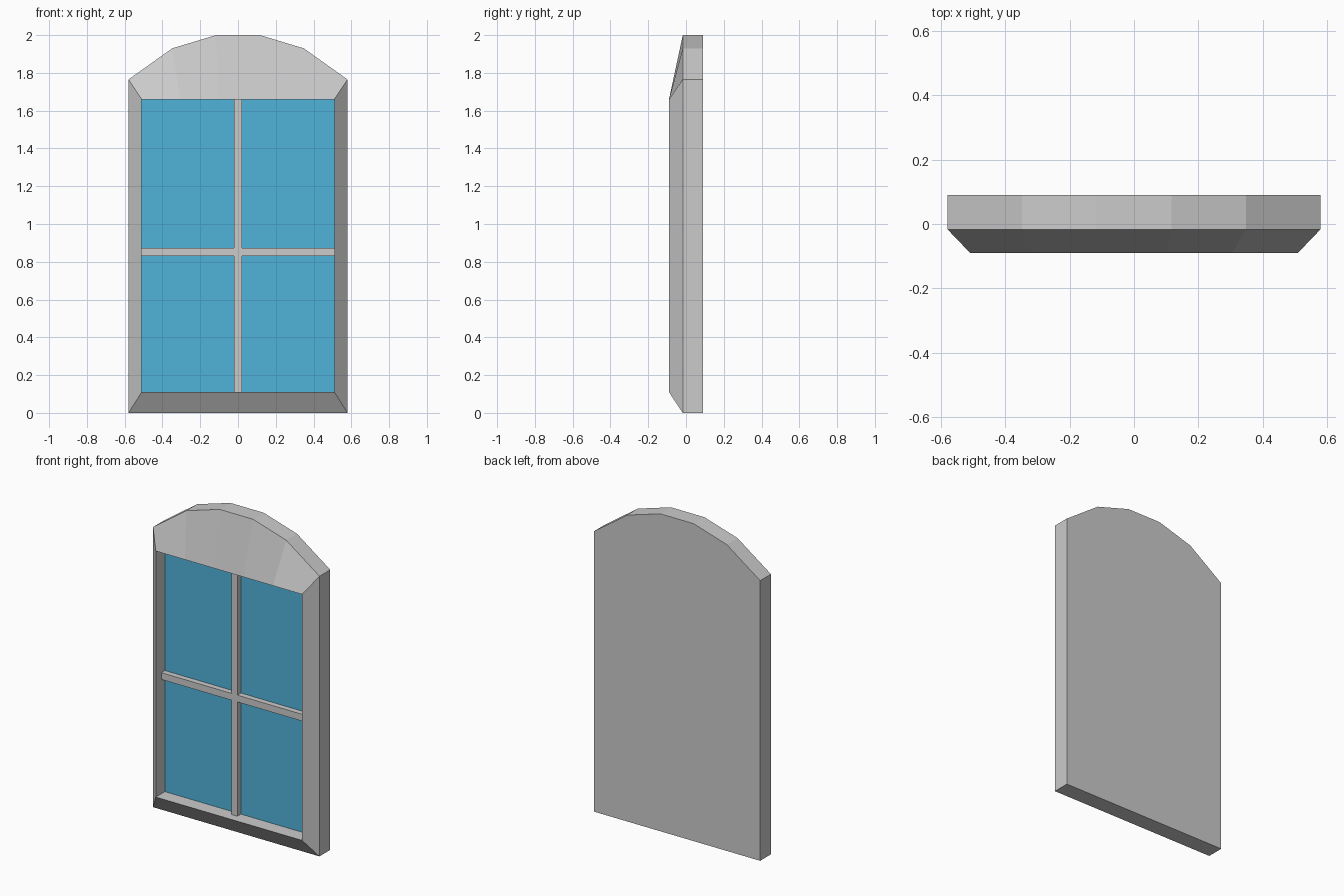
import bpy, bmesh

if "Cube" in bpy.data.objects:
    bpy.data.objects.remove(bpy.data.objects["Cube"])

BACK, RIM, FRONT, GLASS, BAR = 0.09, -0.017, -0.09, 0.0, -0.035
IN_X, IN_LOW, IN_TOP = 0.51, 0.11, 1.66


def make_object(name, bm):
    bmesh.ops.recalc_face_normals(bm, faces=bm.faces)
    mesh = bpy.data.meshes.new(name)
    bm.to_mesh(mesh)
    bm.free()
    ob = bpy.data.objects.new(name, mesh)
    bpy.context.collection.objects.link(ob)
    return ob


def box(name, x0, x1, y0, y1, z0, z1):
    bm = bmesh.new()
    bmesh.ops.create_cube(bm, size=1)
    for v in bm.verts:
        v.co = ((x0 + x1) / 2 + v.co.x * (x1 - x0),
                (y0 + y1) / 2 + v.co.y * (y1 - y0),
                (z0 + z1) / 2 + v.co.z * (z1 - z0))
    return make_object(name, bm)


# Arched outline, and the rectangular opening with matching points
half = [(0.58, 0.0), (0.58, 1.765), (0.348, 1.93), (0.116, 2.0)]
outer = half + [(-x, z) for x, z in reversed(half)]
inner = [(x * IN_X / 0.58, IN_LOW if z == 0 else IN_TOP) for x, z in outer]

# Frame: closed back, straight sides, bevelled front and recess walls
bm = bmesh.new()
loops = [[bm.verts.new((x, y, z)) for x, z in pts]
         for pts, y in ((outer, BACK), (outer, RIM), (inner, FRONT), (inner, GLASS))]
bm.faces.new(loops[0])
n = len(outer)
for a, b in zip(loops, loops[1:]):
    for i in range(n):
        j = (i + 1) % n
        bm.faces.new((a[i], a[j], b[j], b[i]))
make_object("window_frame", bm)

# Glass at the bottom of the recess
bm = bmesh.new()
bm.faces.new([bm.verts.new((x, GLASS, z)) for x, z in
              ((-IN_X, IN_LOW), (IN_X, IN_LOW), (IN_X, IN_TOP), (-IN_X, IN_TOP))])
bm.normal_update()
glass = make_object("glass_pane", bm)
if glass.data.polygons[0].normal.y > 0:
    glass.data.flip_normals()
blue = bpy.data.materials.new("blue_glass")
blue.diffuse_color = (0.08, 0.45, 0.7, 1)
blue.use_nodes = True
blue.node_tree.nodes["Principled BSDF"].inputs["Base Color"].default_value = blue.diffuse_color
glass.data.materials.append(blue)

# Glazing bars: one upright, and a crossbar on each side of it
box("upright_bar", -0.02, 0.02, BAR, GLASS, IN_LOW, IN_TOP)
for name, x0, x1 in (("left", -IN_X, -0.02), ("right", 0.02, IN_X)):
    box(name + "_crossbar", x0, x1, BAR, GLASS, 0.83, 0.873)
